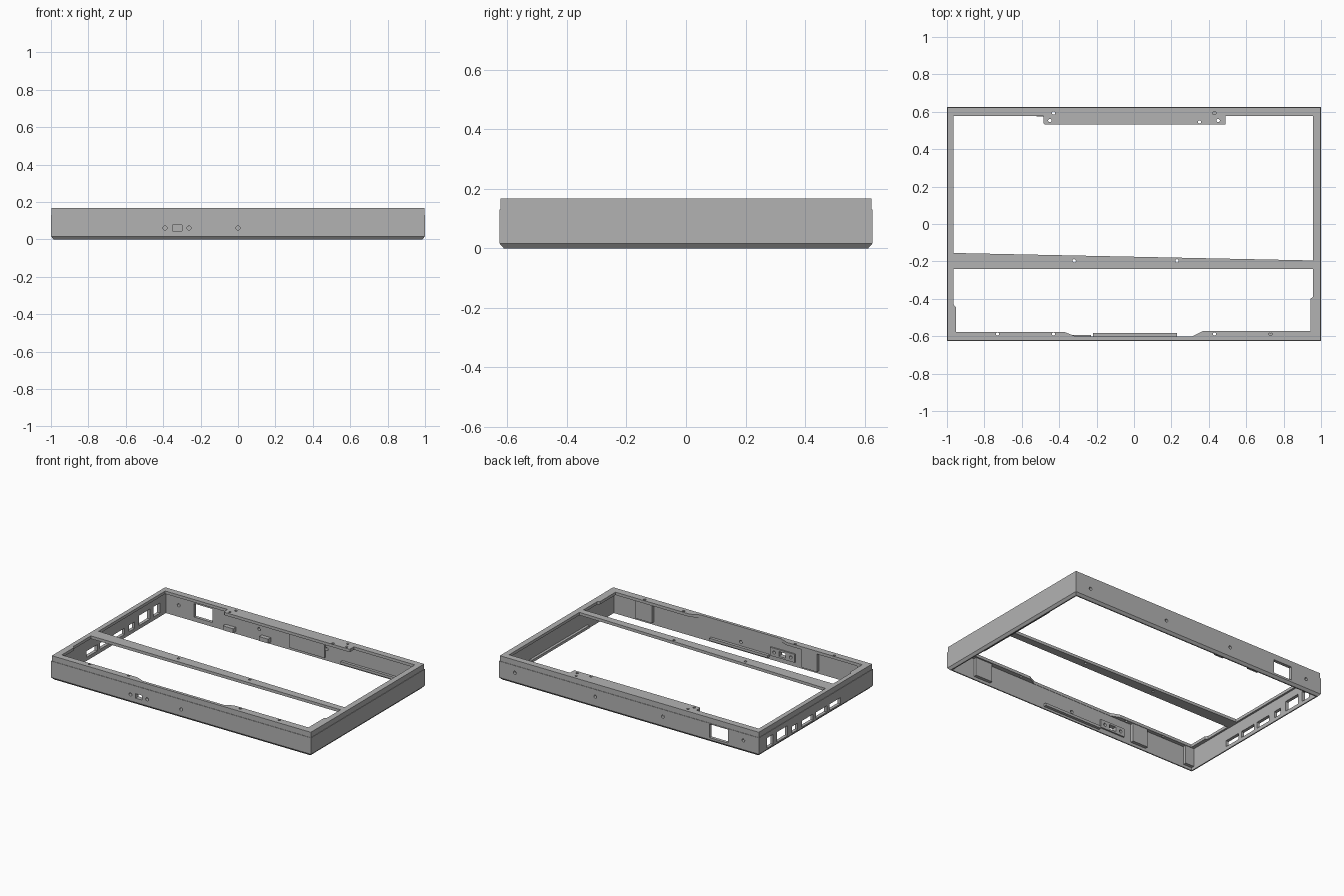
import bpy, bmesh
from mathutils import Matrix, Vector

old = bpy.data.objects.get("Cube")
if old:
    bpy.data.objects.remove(old, do_unlink=True)

HX, HY = 1.0, 0.626          # half width and half depth
SEAM, LIP, TOP = 0.13, 0.147, 0.167
WALL = 0.022

grey = bpy.data.materials.new("plain_grey")
grey.use_nodes = True
grey.diffuse_color = (0.45, 0.45, 0.45, 1)
grey.node_tree.nodes["Principled BSDF"].inputs["Base Color"].default_value = (0.45, 0.45, 0.45, 1)


def finish(bm, name):
    bmesh.ops.recalc_face_normals(bm, faces=bm.faces)
    mesh = bpy.data.meshes.new(name)
    bm.to_mesh(mesh)
    bm.free()
    mesh.materials.append(grey)
    ob = bpy.data.objects.new(name, mesh)
    bpy.context.collection.objects.link(ob)
    return ob


def add_box(bm, x0, x1, y0, y1, z0, z1):
    lo, hi = Vector((x0, y0, z0)), Vector((x1, y1, z1))
    m = Matrix.Translation((lo + hi) / 2) @ Matrix.Diagonal((*(hi - lo), 1))
    bmesh.ops.create_cube(bm, size=1, matrix=m)


def add_hole(bm, centre, r, axis="Z", length=0.12):
    turn = Matrix.Rotation(1.5707963, 4, "X") if axis == "Y" else Matrix()
    bmesh.ops.create_cone(bm, cap_ends=True, segments=16, radius1=r, radius2=r,
                          depth=length, matrix=Matrix.Translation(centre) @ turn)


def add_prism(bm, points, z0, z1):
    face = bm.faces.new([bm.verts.new((x, y, z0)) for x, y in points])
    new = bmesh.ops.extrude_face_region(bm, geom=[face])["geom"]
    verts = [v for v in new if isinstance(v, bmesh.types.BMVert)]
    bmesh.ops.translate(bm, verts=verts, vec=(0, 0, z1 - z0))


def ring(name, profile):
    """Sweep a closed (inset, height) profile round the rectangle."""
    bm = bmesh.new()
    loops = [[bm.verts.new((sx * (HX - i), sy * (HY - i), z)) for i, z in profile]
             for sx, sy in ((-1, -1), (1, -1), (1, 1), (-1, 1))]
    n = len(profile)
    for c in range(4):
        a, b = loops[c], loops[(c + 1) % 4]
        for k in range(n):
            bm.faces.new((a[k], b[k], b[(k + 1) % n], a[(k + 1) % n]))
    return finish(bm, name)


def cut(ob, cutter):
    mod = ob.modifiers.new("openings", "BOOLEAN")
    mod.object, mod.operation, mod.solver = cutter, "DIFFERENCE", "EXACT"
    bpy.context.view_layer.objects.active = ob
    bpy.ops.object.modifier_apply(modifier=mod.name)


def block(name, *size):
    bm = bmesh.new()
    add_box(bm, *size)
    return finish(bm, name)


# Walls with a chamfered foot, and the slightly inset upper band
walls = ring("outer_walls", [(0.014, 0), (0, 0.016), (0, SEAM), (WALL, SEAM), (WALL, 0)])
ring("upper_band", [(0.003, SEAM), (0.003, LIP), (WALL, LIP), (WALL, SEAM)])

# Connector holder inside the front wall
holder = block("connector_holder", -0.42, -0.23, -HY + WALL, -0.594, 0.032, 0.09)

# Wall openings: side ports, back window, front connector, screw holes
bm = bmesh.new()
for y0, y1, z1 in ((-0.27, -0.15, 0.068), (-0.12, 0, 0.068), (0.03, 0.15, 0.068),
                   (0.2, 0.26, 0.07), (0.31, 0.43, 0.095), (0.47, 0.54, 0.095)):
    add_box(bm, -1.05, -0.95, y0, y1, 0.025, z1)
add_box(bm, -0.76, -0.62, 0.58, 0.67, 0.03, 0.124)
add_box(bm, -0.35, -0.3, -0.67, -0.57, 0.045, 0.077)
for x in (-0.39, -0.262, 0):
    add_hole(bm, (x, -HY, 0.061), 0.011, "Y")
for x in (-0.88, -0.26, 0.26, 0.88):
    add_hole(bm, (x, HY, 0.08), 0.011, "Y")
ports = finish(bm, "port_cutter")
ports.hide_render = True
cut(walls, ports)
cut(holder, ports)

# Top frame with its crossbar: a plate with two openings and screw holes
lid = block("top_frame", -HX + 0.003, HX - 0.003, -HY + 0.003, HY - 0.003, LIP, TOP)
bm = bmesh.new()
add_prism(bm, [(-0.965, 0.578), (-0.485, 0.578), (-0.485, 0.54), (-0.478, 0.532),
               (0.488, 0.532), (0.488, 0.578), (0.957, 0.578),
               (0.957, -0.195), (-0.965, -0.155)], 0.1, 0.2)
add_prism(bm, [(-0.965, -0.24), (0.957, -0.24), (0.957, -0.39), (0.943, -0.4),
               (0.943, -0.572), (0.37, -0.572), (0.31, -0.602), (-0.31, -0.602),
               (-0.37, -0.578), (-0.952, -0.578), (-0.952, -0.445), (-0.965, -0.43)], 0.1, 0.2)
for x, y in ((-0.43, 0.593), (0.43, 0.593), (-0.45, 0.553), (0.35, 0.545), (0.45, 0.553),
             (-0.32, -0.197), (0.23, -0.197), (-0.73, -0.588), (-0.43, -0.588),
             (0.43, -0.588), (0.73, -0.588)):
    add_hole(bm, (x, y, 0.157), 0.009)
openings = finish(bm, "opening_cutter")
openings.hide_render = True
cut(lid, openings)
for helper in (ports, openings):
    bpy.data.objects.remove(helper, do_unlink=True)

# Thickened panels on the inside of the front wall
fy = -HY + WALL
for name, x0, x1 in (("front_left_pillar", 0.67, 0.8), ("front_right_pillar", -0.6, -0.48),
                     ("front_corner_pillar", -0.978, -0.91)):
    block(name, x0, x1, fy, -0.582, 0.02, LIP)

# Panels and blocks on the inside of the back wall
by = HY - WALL
block("back_panel", -0.02, 0.25, 0.592, by, 0.02, LIP)
for name, x0, x1 in (("back_block_right", -0.52, -0.44), ("back_block_middle", -0.24, -0.17)):
    block(name, x0, x1, 0.575, by, 0.015, 0.045)

# Low ledges on the inside of the walls
block("front_ledge", -0.22, 0.23, fy, -0.584, 0.015, 0.033)
block("back_ledge", 0.38, 0.8, 0.585, by, 0.015, 0.033)
block("side_ledge", 0.96, HX - WALL, -0.31, 0.32, 0.012, 0.03)
